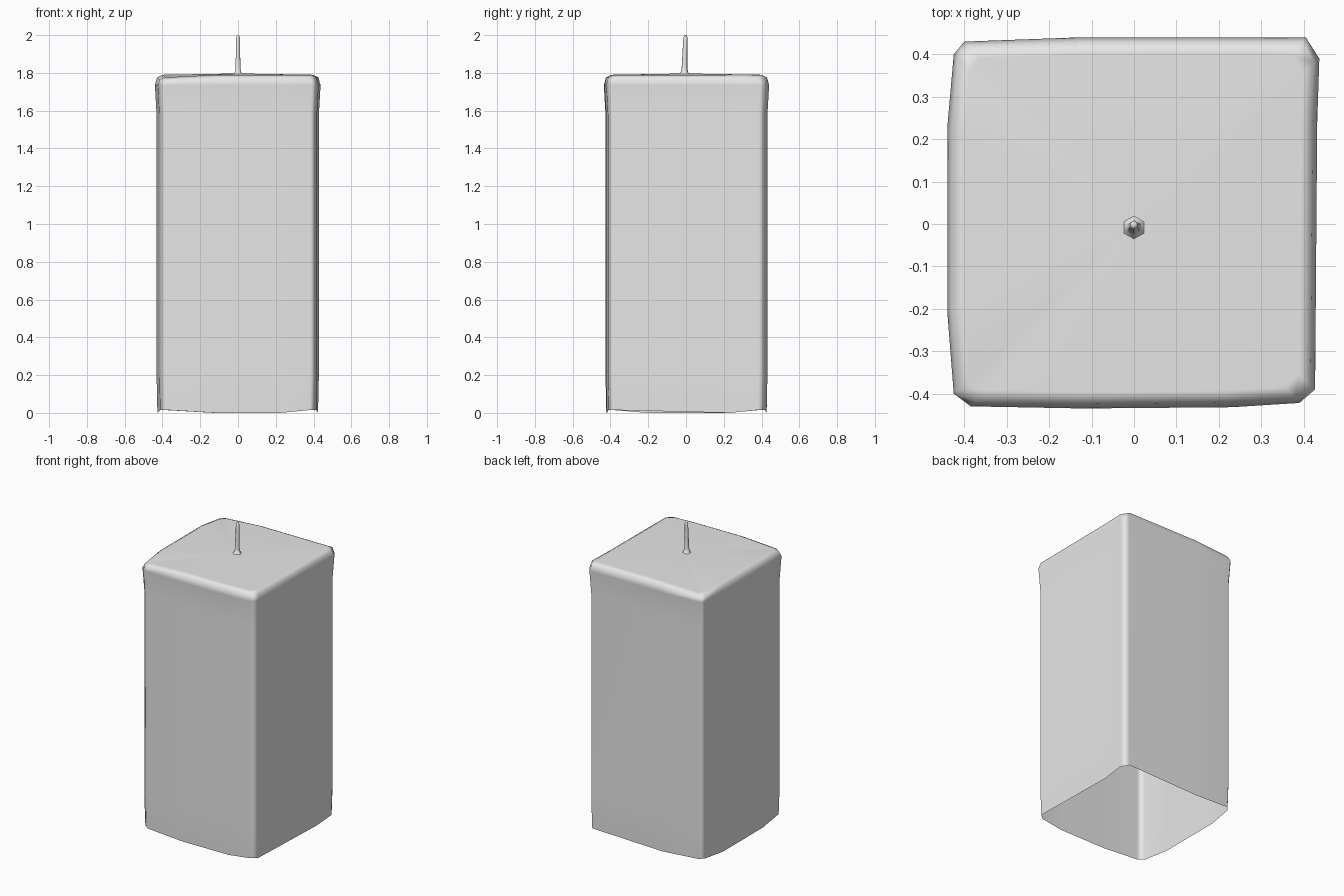
import bpy, bmesh, math

cube = bpy.data.objects.get("Cube")
if cube:
    bpy.data.objects.remove(cube, do_unlink=True)

grey = bpy.data.materials.new("plain_grey")
grey.use_nodes = True
colour = (0.8, 0.8, 0.8, 1)
grey.diffuse_color = colour
grey.node_tree.nodes["Principled BSDF"].inputs["Base Color"].default_value = colour


def loft(name, rings, tip):
    """Skin a stack of rings, leave the bottom open and close the top at a tip."""
    bm = bmesh.new()
    loops = [[bm.verts.new(p) for p in ring] for ring in rings]
    n = len(loops[0])
    for low, high in zip(loops, loops[1:]):
        for i in range(n):
            j = (i + 1) % n
            bm.faces.new((low[i], low[j], high[j], high[i]))
    top = bm.verts.new(tip)
    for i in range(n):
        bm.faces.new((loops[-1][i], loops[-1][(i + 1) % n], top))
    for face in bm.faces:
        face.smooth = True
    mesh = bpy.data.meshes.new(name)
    bm.to_mesh(mesh)
    bm.free()
    mesh.materials.append(grey)
    obj = bpy.data.objects.new(name, mesh)
    bpy.context.collection.objects.link(obj)
    return obj


# Wax body: slightly uneven square outline, hollow and open underneath
outline = [(-.44, .23), (-.44, -.21), (-.425, -.40), (-.385, -.43),
           (-.12, -.435), (.23, -.432), (.39, -.422), (.427, -.39),
           (.432, .24), (.437, .39), (.405, .44), (-.13, .44),
           (-.40, .43), (-.425, .40)]
levels = [(0.0, .97), (.2, .98), (1.58, .98), (1.735, 1), (1.775, .975), (1.79, .91)]


def wax_point(x, y, z, scale):
    corner = abs(x) > .35 and abs(y) > .35
    if z == 0 and corner:
        z = .015
    if z > 1.75 and corner and x < 0:
        z -= .012
    return x * scale, y * scale, z


body = loft("wax_body", [[wax_point(x, y, z, s) for x, y in outline] for z, s in levels],
            (0, 0, 1.797))
normals = body.modifiers.new("clean_shading", 'WEIGHTED_NORMAL')
normals.weight = 80

# Wick: thin leaning stalk with a flared foot
stalk = [(1.79, .034, -.008), (1.803, .02, -.008), (1.825, .015, -.008),
         (1.9, .013, -.006), (1.985, .011, -.003), (1.997, .007, -.003)]
sides = 6
loft("wick", [[(r * math.cos(math.tau * i / sides + .5),
                y + r * math.sin(math.tau * i / sides + .5), z) for i in range(sides)]
              for z, r, y in stalk], (.002, -.003, 2))
